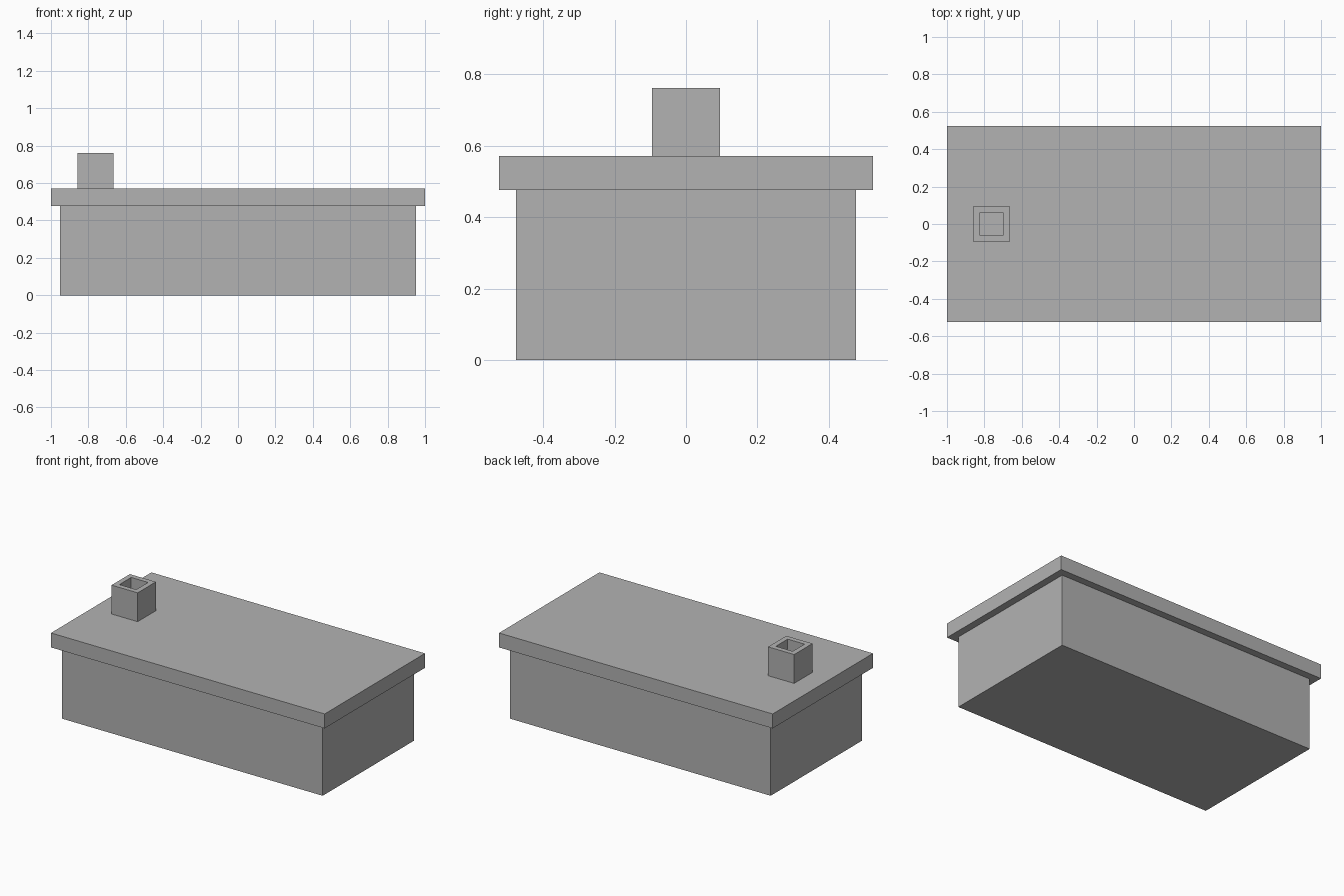
import bpy
import bmesh
from mathutils import Matrix, Vector

if "Cube" in bpy.data.objects:
    bpy.data.objects.remove(bpy.data.objects["Cube"])

U = 1 / 21  # module that all dimensions are multiples of

grey = bpy.data.materials.new("plain_grey")
grey.diffuse_color = (0.448, 0.448, 0.448, 1)
grey.use_nodes = True
grey.node_tree.nodes["Principled BSDF"].inputs["Base Color"].default_value = grey.diffuse_color


def box(name, centre_x, half_x, half_y, z0, z1, hole=None):
    """Box in module units; hole = (rim, depth) sinks a shaft into the top."""
    bm = bmesh.new()
    size = Matrix.Diagonal((2 * half_x * U, 2 * half_y * U, (z1 - z0) * U, 1))
    place = Matrix.Translation((centre_x * U, 0, (z0 + z1) / 2 * U))
    bmesh.ops.create_cube(bm, size=1, matrix=place @ size)
    if hole:
        rim, depth = hole
        bm.normal_update()
        top = max(bm.faces, key=lambda f: f.calc_center_median().z)
        bmesh.ops.inset_individual(bm, faces=[top], thickness=rim * U)
        ext = bmesh.ops.extrude_discrete_faces(bm, faces=[top])
        bmesh.ops.translate(bm, verts=ext["faces"][0].verts, vec=Vector((0, 0, -depth * U)))
    mesh = bpy.data.meshes.new(name)
    bm.to_mesh(mesh)
    bm.free()
    mesh.materials.append(grey)
    obj = bpy.data.objects.new(name, mesh)
    bpy.context.collection.objects.link(obj)
    return obj


# Main body
box("body", 0, 20, 10, 0, 10)
# Overhanging flat roof slab
box("roof_slab", 0, 21, 11, 10, 12)
# Hollow square chimney, open down to the roof
box("chimney", -16, 2, 2, 12, 16, hole=(1, 3.95))
